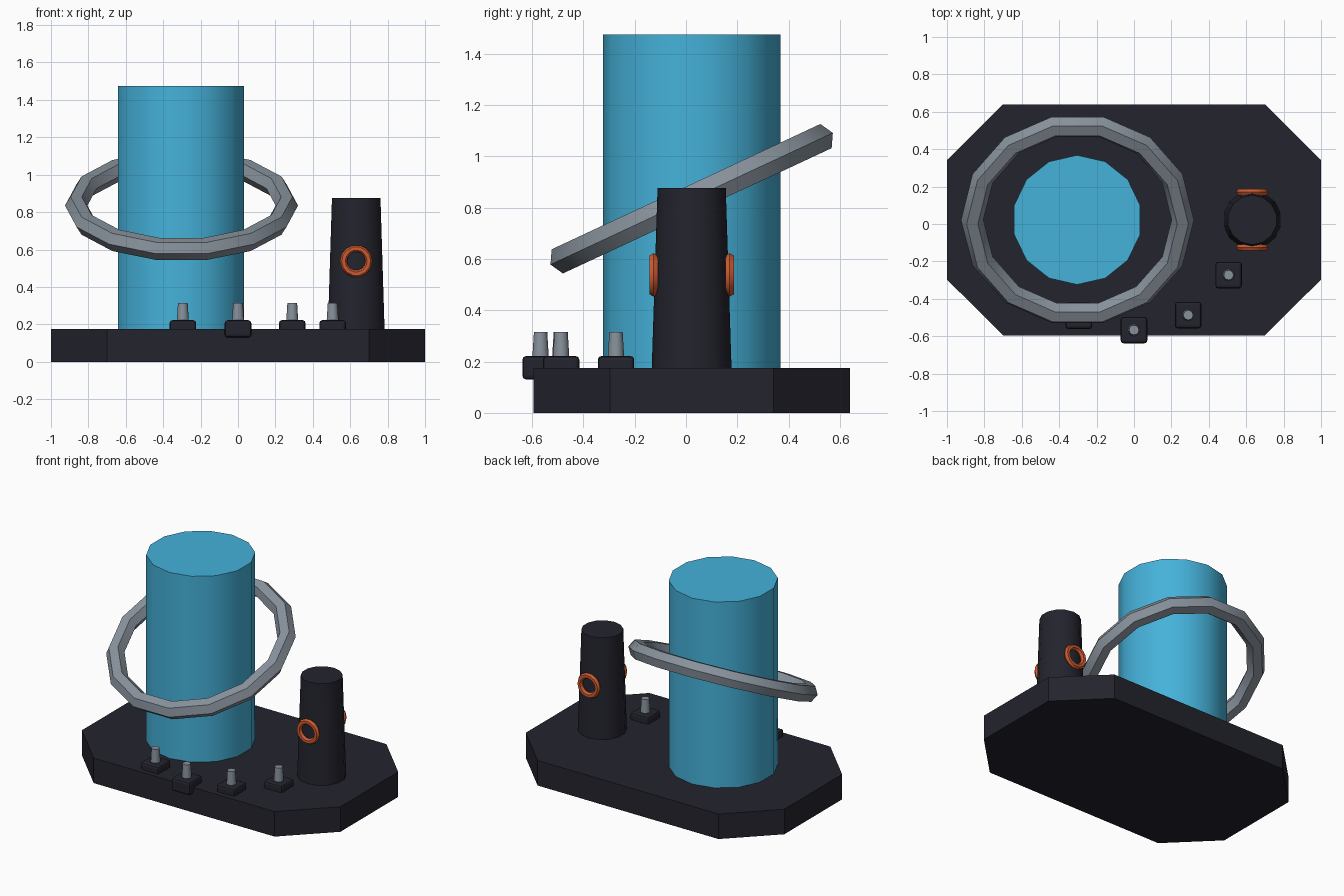
import bpy, bmesh, math
from mathutils import Matrix, Vector

if "Cube" in bpy.data.objects:
    bpy.data.objects.remove(bpy.data.objects["Cube"])

CY = 0.022  # shared centre line of base, cylinder, post and ring


def mat(name, rgb):
    m = bpy.data.materials.new(name)
    m.diffuse_color = (*rgb, 1)
    m.use_nodes = True
    m.node_tree.nodes["Principled BSDF"].inputs["Base Color"].default_value = m.diffuse_color
    return m


DARK = mat("dark_slate", (0.017, 0.017, 0.027))
BLUE = mat("sky_blue", (0.06, 0.445, 0.70))
GREY = mat("steel_grey", (0.243, 0.283, 0.328))
ORANGE = mat("burnt_orange", (0.62, 0.105, 0.03))


def finish(name, bm, material, smooth=False):
    bmesh.ops.recalc_face_normals(bm, faces=bm.faces)
    me = bpy.data.meshes.new(name)
    bm.to_mesh(me)
    bm.free()
    ob = bpy.data.objects.new(name, me)
    bpy.context.collection.objects.link(ob)
    me.materials.append(material)
    if smooth:
        bpy.ops.object.select_all(action='DESELECT')
        ob.select_set(True)
        bpy.context.view_layer.objects.active = ob
        bpy.ops.object.shade_smooth_by_angle(angle=math.radians(40))
    return ob


def cone(name, x, y, z0, z1, r0, r1, sides, material):
    bm = bmesh.new()
    bmesh.ops.create_cone(bm, cap_ends=True, segments=sides, radius1=r0, radius2=r1,
                          depth=z1 - z0, matrix=Matrix.Translation((x, y, (z0 + z1) / 2)))
    return finish(name, bm, material, True)


def ring(name, centre, tilt, major, minor, material, n=14, k=6):
    bm = bmesh.new()
    m = Matrix.Translation(centre) @ Matrix.Rotation(math.radians(tilt), 4, 'X')
    rows = []
    for i in range(n):
        a = 2 * math.pi * i / n
        row = []
        for j in range(k):
            b = 2 * math.pi * j / k
            r = major + minor * math.cos(b)
            p = Vector((r * math.cos(a), r * math.sin(a), minor * math.sin(b)))
            row.append(bm.verts.new(m @ p))
        rows.append(row)
    for i in range(n):
        p, q = rows[i], rows[(i + 1) % n]
        for j in range(k):
            bm.faces.new((p[j], q[j], q[(j + 1) % k], p[(j + 1) % k]))
    return finish(name, bm, material, True)


# Base slab with clipped corners
outline = [(-0.7, -0.595), (0.7, -0.595), (1, -0.297), (1, 0.342),
           (0.7, 0.64), (-0.7, 0.64), (-1, 0.342), (-1, -0.297)]
bm = bmesh.new()
face = bm.faces.new([bm.verts.new((x, y, 0)) for x, y in outline])
top = bmesh.ops.extrude_face_region(bm, geom=[face])["geom"]
bmesh.ops.translate(bm, vec=(0, 0, 0.175),
                    verts=[v for v in top if isinstance(v, bmesh.types.BMVert)])
if not any(f.normal.z < -0.9 for f in bm.faces) and not face.is_valid:
    bmesh.ops.contextual_create(bm, geom=[e for e in bm.edges if e.is_boundary])
finish("base", bm, DARK)

# Large cylinder and the tilted ring floating around it
cone("main_cylinder", -0.304, CY, 0.16, 1.475, 0.346, 0.346, 14, BLUE)
ring("tilted_ring", (-0.302, CY, 0.835), 25, 0.563, 0.06, GREY)

# Tapered post with a small ring on front and back
cone("side_post", 0.632, CY, 0.16, 0.876, 0.156, 0.133, 14, DARK)
for label, side in (("front", -1), ("back", 1)):
    ring(label + "_post_ring", (0.632, CY + side * 0.148, 0.538), 90, 0.068, 0.019, ORANGE)

# Four switches along the front edge: bevelled block and lever
for i, (x, y) in enumerate([(-0.295, -0.49), (0, -0.567), (0.29, -0.487), (0.506, -0.273)], 1):
    bm = bmesh.new()
    bmesh.ops.create_cube(bm, size=1, matrix=Matrix.Translation((x, y, 0.176))
                          @ Matrix.Diagonal((0.142, 0.142, 0.092, 1)))
    bmesh.ops.bevel(bm, geom=bm.edges[:], offset=0.015, segments=2, profile=0.5, affect='EDGES')
    finish(f"switch_block_{i}", bm, DARK)
    cone(f"switch_lever_{i}", x, y, 0.2, 0.315, 0.033, 0.026, 12, GREY)
